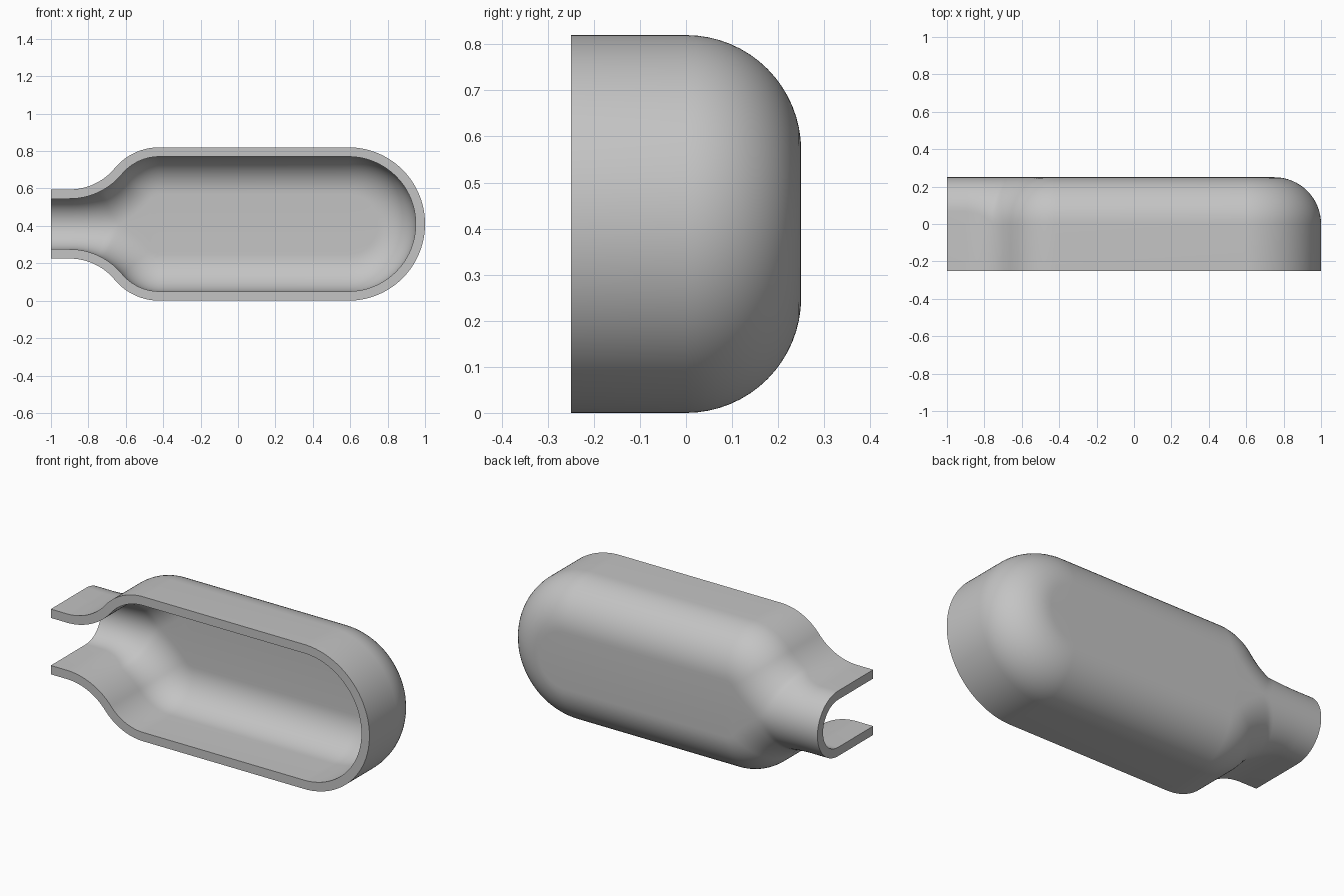
import bpy, bmesh
from math import sin, cos, pi, asin, hypot

cube = bpy.data.objects.get("Cube")
if cube:
    bpy.data.objects.remove(cube, do_unlink=True)

# Main dimensions
BODY, NECK = 0.41, 0.185          # half heights
DEPTH, WALL, FILLET = 0.25, 0.05, 0.25
NECK_END, BODY_START = -0.90, -0.42
END_CENTRE = 1.0 - BODY
run, rise = BODY_START - NECK_END, BODY - NECK
R = hypot(run, rise) ** 2 / (4 * rise)   # radius of both shoulder arcs
SWEEP = asin(run / (2 * R))
STEPS, ARC = 24, 16

# Upper outline: position, inward normal and local rounding radius
outline = [(-1.0, NECK, 0, -1, NECK)]
for i in range(STEPS + 1):        # concave neck arc
    a = SWEEP * i / STEPS
    reach = (R + NECK) / cos(a) - R
    outline.append((NECK_END + R * sin(a), NECK + R - R * cos(a),
                    sin(a), -cos(a), min(FILLET, reach)))
for i in range(1, STEPS + 1):     # convex shoulder arc
    a = SWEEP * (1 - i / STEPS)
    outline.append((BODY_START - R * sin(a), BODY - R + R * cos(a),
                    sin(a), -cos(a), FILLET))
for i in range(2 * STEPS + 1):    # round end
    a = pi / 2 * (1 - i / (2 * STEPS))
    outline.append((END_CENTRE + BODY * cos(a), BODY * sin(a),
                    -cos(a), -sin(a), FILLET))


def section(x, z, nx, nz, r, wall):
    """Points from the open front, round the back corner, to the middle."""
    points = [(x + nx * wall, -DEPTH, z + nz * wall)]
    for k in range(ARC + 1):
        a = pi / 2 * k / ARC
        inset = r - (r - wall) * cos(a)
        y = DEPTH - r + (r - wall) * sin(a)
        points.append((x + nx * inset, y, max(0, z + nz * inset)))
    points.append((points[-1][0], DEPTH - wall, 0))
    return points


# Skin the inner and outer walls as one grid, with the front rim between them
bm = bmesh.new()
columns = []
for p in outline:
    ring = section(*p, WALL)[::-1] + section(*p, 0)
    columns.append([bm.verts.new(co) for co in ring])
for a, b in zip(columns, columns[1:]):
    for k in range(len(a) - 1):
        bm.faces.new((a[k], a[k + 1], b[k + 1], b[k]))

# Close the wall thickness at the mouth
mouth = columns[0]
for k in range(len(mouth) // 2 - 1):
    bm.faces.new((mouth[k], mouth[k + 1], mouth[-2 - k], mouth[-1 - k]))

bmesh.ops.remove_doubles(bm, verts=bm.verts, dist=0.0001)
bmesh.ops.recalc_face_normals(bm, faces=bm.faces)
# Make sure the rim looks out of the open front
rim = min(bm.faces, key=lambda f: f.calc_center_median().y + f.normal.y ** 2 * -1)
if rim.normal.y > 0:
    bmesh.ops.reverse_faces(bm, faces=bm.faces)
mesh = bpy.data.meshes.new("half_bottle_shell")
bm.to_mesh(mesh)
bm.free()

shell = bpy.data.objects.new("half_bottle_shell", mesh)
shell.location.z = BODY
bpy.context.collection.objects.link(shell)

# Plain grey colour
grey = bpy.data.materials.new("light_grey")
grey.use_nodes = True
colour = (0.55, 0.55, 0.55, 1)
grey.diffuse_color = colour
grey.node_tree.nodes["Principled BSDF"].inputs["Base Color"].default_value = colour
mesh.materials.append(grey)

# Smooth the curves, then mirror the lower half
bpy.ops.object.select_all(action="DESELECT")
shell.select_set(True)
bpy.context.view_layer.objects.active = shell
bpy.ops.object.shade_smooth_by_angle(angle=pi / 6)
mirror = shell.modifiers.new("lower_half", "MIRROR")
mirror.use_axis = (False, False, True)
mirror.use_mirror_merge = True
mirror.merge_threshold = 0.0005
